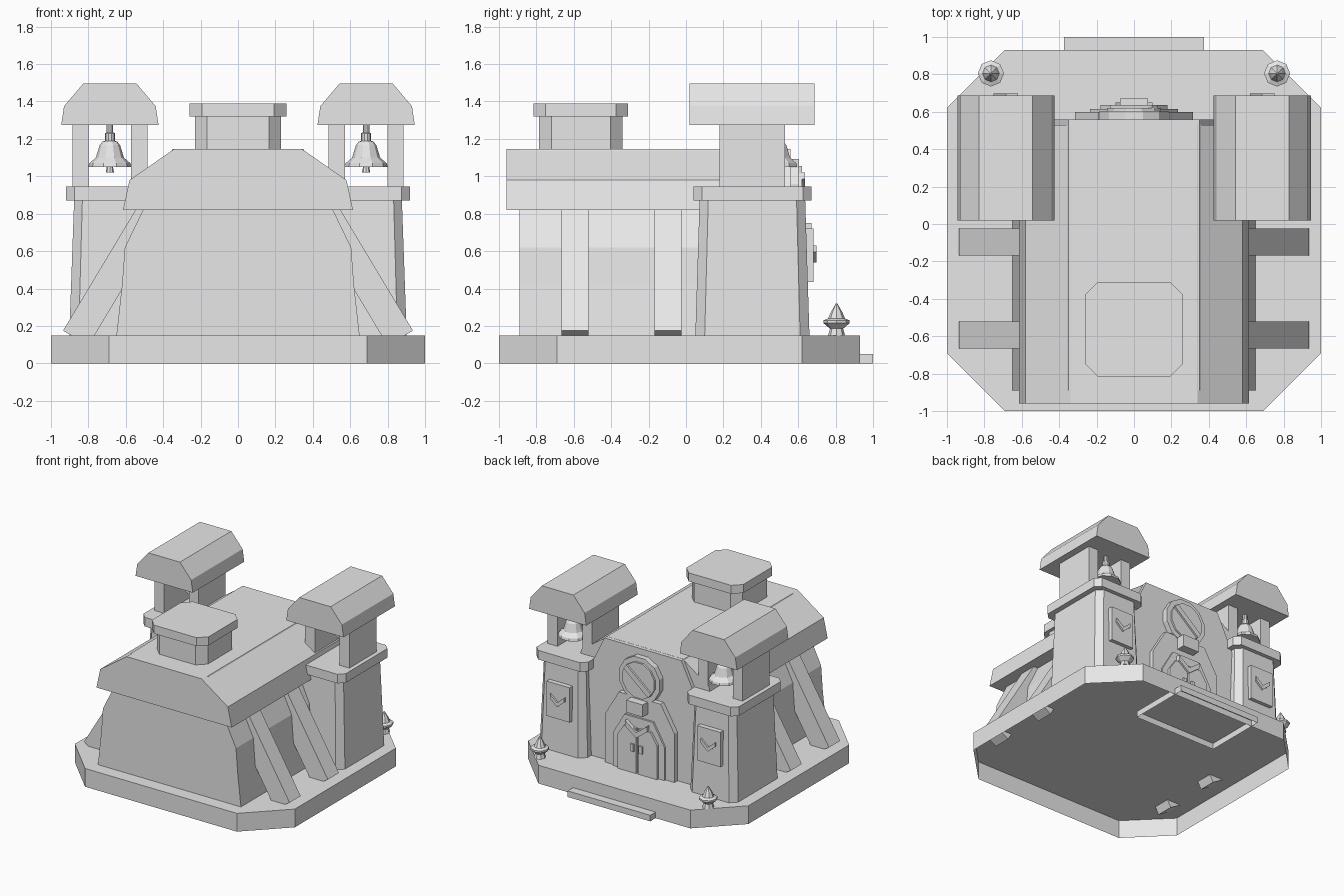
import bpy, bmesh, math
from mathutils import Vector

cube = bpy.data.objects.get("Cube")
if cube:
    bpy.data.objects.remove(cube, do_unlink=True)

stone = bpy.data.materials.new("stone_grey")
stone.use_nodes = True
GREY = (0.8, 0.8, 0.8, 1)
stone.diffuse_color = GREY
stone.node_tree.nodes["Principled BSDF"].inputs["Base Color"].default_value = GREY


def finish(name, bm):
    mesh = bpy.data.meshes.new(name)
    bm.to_mesh(mesh)
    bm.free()
    mesh.materials.append(stone)
    obj = bpy.data.objects.new(name, mesh)
    bpy.context.scene.collection.objects.link(obj)
    return obj


def prism(name, points, lo, hi, axis="Z", taper=(1, 1), open_bottom=False):
    """Extrude a 2D outline along Z (outline in x, y) or Y (outline in x, z)."""
    bm = bmesh.new()
    cx = sum(p[0] for p in points) / len(points)
    cy = sum(p[1] for p in points) / len(points)

    def place(p, h, t):
        u, v = cx + (p[0] - cx) * t[0], cy + (p[1] - cy) * t[1]
        return (u, v, h) if axis == "Z" else (u, h, v)

    low = [bm.verts.new(place(p, lo, (1, 1))) for p in points]
    top = [bm.verts.new(place(p, hi, taper)) for p in points]
    bottom = bm.faces.new(low)
    bm.faces.new(top)
    for i in range(len(points)):
        j = (i + 1) % len(points)
        bm.faces.new((low[i], low[j], top[j], top[i]))
    bmesh.ops.recalc_face_normals(bm, faces=bm.faces)
    if open_bottom:
        bmesh.ops.delete(bm, geom=[bottom], context="FACES_ONLY")
    return finish(name, bm)


def chamfered(x0, x1, y0, y1, c):
    """Rectangle outline with cut corners."""
    return [(x0 + c, y0), (x1 - c, y0), (x1, y0 + c), (x1, y1 - c),
            (x1 - c, y1), (x0 + c, y1), (x0, y1 - c), (x0, y0 + c)]


def rect(x0, x1, y0, y1):
    return [(x0, y0), (x1, y0), (x1, y1), (x0, y1)]


def symmetric(half, cx=0):
    """Close a right-hand outline by mirroring it about cx."""
    return [(cx + x, z) for x, z in half] + [(cx - x, z) for x, z in reversed(half)]


def chevron(cx, half, low, high, thick):
    return [(cx - half, high), (cx - half, high - thick), (cx, low),
            (cx + half, high - thick), (cx + half, high), (cx, low + thick)]


def lathe(name, profile, cx, cy, sides):
    """Revolve (radius, z) pairs around a vertical axis."""
    bm = bmesh.new()
    rings = []
    for r, z in profile:
        rings.append([bm.verts.new((cx + r * math.cos(math.tau * k / sides),
                                    cy + r * math.sin(math.tau * k / sides), z))
                      for k in range(sides)])
    for a, b in zip(rings, rings[1:]):
        for k in range(sides):
            n = (k + 1) % sides
            bm.faces.new((a[k], a[n], b[n], b[k]))
    bm.faces.new(rings[0])
    bm.faces.new(rings[-1])
    bmesh.ops.recalc_face_normals(bm, faces=bm.faces)
    return finish(name, bm)


# Hollow base slab and entrance step
prism("base", chamfered(-1, 1, -1, 0.93, 0.31), 0, 0.15, open_bottom=True)
prism("entrance_step", rect(-0.375, 0.375, 0.48, 1), 0, 0.05, open_bottom=True)

# Hall and its roof
prism("hall", symmetric([(0.65, 0.15), (0.62, 0.42), (0.605, 0.62), (0.35, 1.146)]),
      -0.89, 0.56, "Y")
prism("hall_roof", symmetric([(0.615, 0.82), (0.58, 0.98), (0.34, 1.147)]),
      -0.96, 0.53, "Y")

# Roof vent
prism("vent_body", chamfered(-0.23, 0.23, -0.785, -0.34, 0.065), 1.14, 1.32)
prism("vent_cap", chamfered(-0.258, 0.258, -0.815, -0.31, 0.065), 1.32, 1.39)

# Door surround, leaves, handles, emblem and keystone
prism("door_surround", symmetric([(0.315, 0.15), (0.315, 0.55), (0.19, 0.76)]),
      0.55, 0.60, "Y")
prism("door_panel", symmetric([(0.235, 0.15), (0.235, 0.42), (0.13, 0.6)]),
      0.58, 0.615, "Y")
for s in (-1, 1):
    leaf = [(0.008, 0.15), (0.18, 0.15), (0.18, 0.43), (0.12, 0.52), (0.008, 0.52)]
    prism("door_leaf", [(s * x, z) for x, z in leaf], 0.6, 0.635, "Y")
    prism("door_handle", rect(s * 0.04 - 0.015, s * 0.04 + 0.015, 0.33, 0.39),
          0.62, 0.65, "Y")
prism("door_emblem", chevron(0, 0.1, 0.45, 0.57, 0.045), 0.62, 0.65, "Y")
prism("keystone", rect(-0.075, 0.075, 0.65, 0.75), 0.55, 0.67, "Y")


# Round window with a diagonal bar
def disc(radius, sides=12):
    return [(radius * math.cos(math.tau * (k + 0.5) / sides),
             0.91 + radius * math.sin(math.tau * (k + 0.5) / sides))
            for k in range(sides)]


prism("window_ring", disc(0.19), 0.55, 0.605, "Y")
prism("window_disc", disc(0.15), 0.6, 0.62, "Y")
bar_dir = Vector((0.77, 0.64))
bar_side = Vector((-0.64, 0.77)) * 0.022
ends = [bar_dir * -0.145, bar_dir * 0.145]
bar = [ends[0] - bar_side, ends[1] - bar_side, ends[1] + bar_side, ends[0] + bar_side]
prism("window_bar", [(p.x, p.y + 0.91) for p in bar], 0.61, 0.635, "Y")

bell_profile = [(0.115, 1.05), (0.11, 1.07), (0.075, 1.1), (0.055, 1.165), (0.04, 1.185),
                (0.027, 1.19), (0.027, 1.23), (0.018, 1.235), (0.018, 1.29)]
lamp_profile = [(0.045, 0.15), (0.035, 0.185), (0.07, 0.215), (0.07, 0.23),
                (0.045, 0.24), (0.03, 0.275), (0.004, 0.32)]

for s in (-1, 1):
    cx = s * 0.685
    # Bell tower
    prism("tower_shaft", chamfered(cx - 0.217, cx + 0.217, 0.05, 0.66, 0.05),
          0.15, 0.88, taper=(0.88, 0.925))
    prism("tower_ledge", chamfered(cx - 0.235, cx + 0.235, 0.04, 0.67, 0.045), 0.87, 0.945)
    for t in (-1, 1):
        px = cx + t * 0.157
        prism("belfry_wall", rect(px - 0.044, px + 0.044, 0.18, 0.53), 0.94, 1.28)
    prism("tower_roof", symmetric([(0.26, 1.275), (0.245, 1.375), (0.143, 1.495)], cx),
          0.02, 0.688, "Y")
    lathe("bell", bell_profile, cx, 0.485, 10)
    lathe("bell_clapper", [(0.022, 1.02), (0.015, 1.06)], cx, 0.485, 8)
    # Plaque with chevron
    prism("tower_plaque", rect(cx - 0.105, cx + 0.105, 0.435, 0.72), 0.6, 0.682, "Y")
    prism("plaque_chevron", chevron(cx, 0.065, 0.54, 0.63, 0.035), 0.67, 0.697, "Y")
    # Corner lamp
    lathe("corner_lamp", lamp_profile, s * 0.765, 0.805, 8)
    # Slanted buttresses
    beam = [(0.935, 0.175), (0.455, 0.975), (0.32, 0.895), (0.8, 0.095)]
    for y in (-0.665, -0.168):
        prism("buttress", [(s * x, z) for x, z in beam], y, y + 0.143, "Y")
